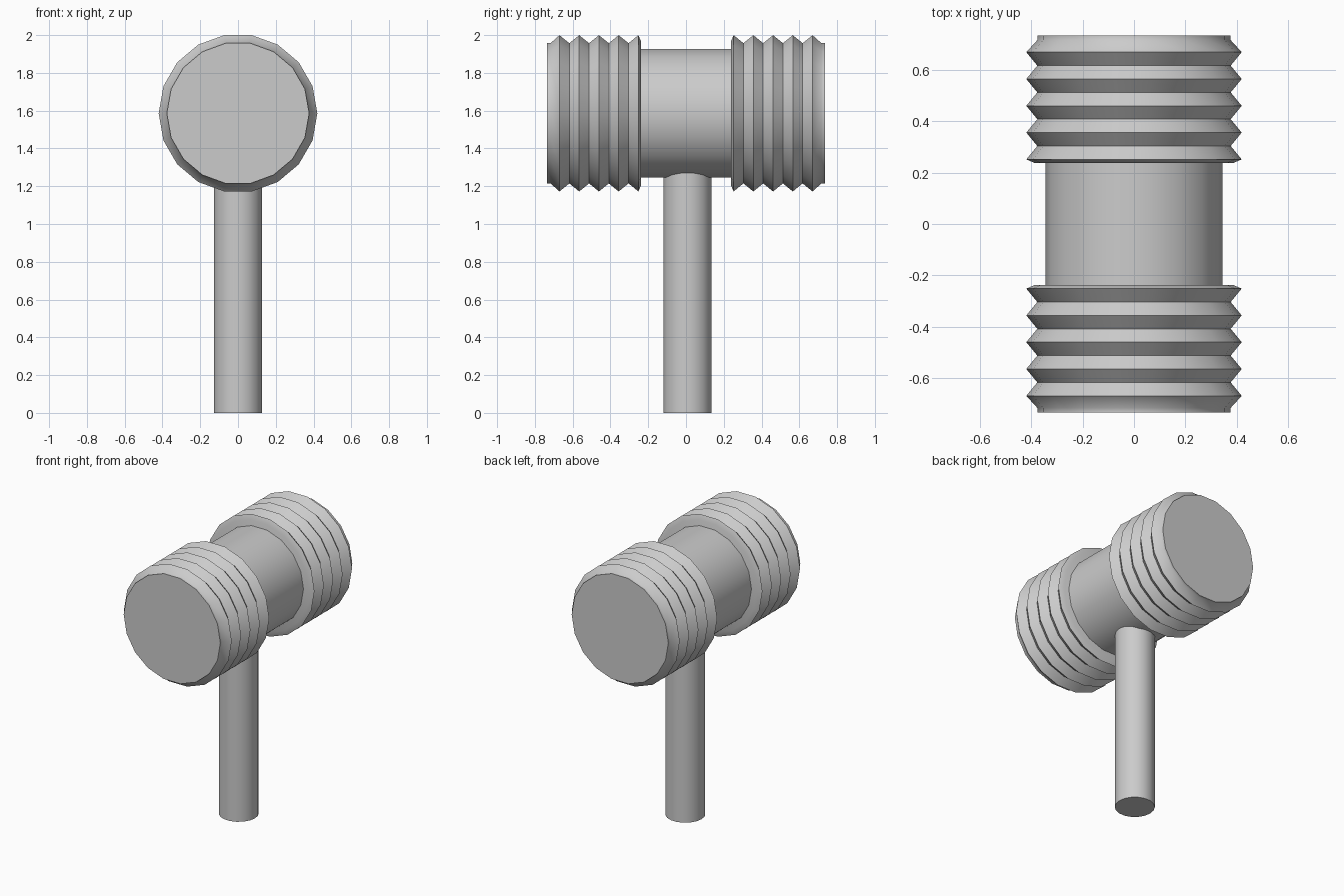
import bpy, bmesh, math

if "Cube" in bpy.data.objects:
    bpy.data.objects.remove(bpy.data.objects["Cube"])

SIDES = 18
AXIS_Z = 1.586


def lathe(name, profile, place):
    """Revolve (radius, position) points into a closed solid; place maps to x, y, z."""
    bm = bmesh.new()
    rings = []
    for r, t in profile:
        ring = []
        for i in range(SIDES):
            a = 2 * math.pi * i / SIDES
            ring.append(bm.verts.new(place(r * math.cos(a), r * math.sin(a), t)))
        rings.append(ring)
    for a, b in zip(rings, rings[1:]):
        for i in range(SIDES):
            j = (i + 1) % SIDES
            bm.faces.new((a[i], a[j], b[j], b[i]))
    bm.faces.new(rings[0])
    bm.faces.new(rings[-1])
    bmesh.ops.recalc_face_normals(bm, faces=bm.faces)
    mesh = bpy.data.meshes.new(name)
    bm.to_mesh(mesh)
    bm.free()
    obj = bpy.data.objects.new(name, mesh)
    bpy.context.collection.objects.link(obj)
    bpy.ops.object.select_all(action='DESELECT')
    obj.select_set(True)
    bpy.context.view_layer.objects.active = obj
    bpy.ops.object.shade_smooth_by_angle(angle=math.radians(50))
    return obj


def along_y(sign):
    return lambda u, v, t: (u, sign * t, AXIS_Z + v)


# Ribbed striking heads, one at each end
ribs = [(0.385, 0.237)]
for k in range(5):
    y = 0.252 + k * 0.1045
    ribs += [(0.42, y), (0.377, y + (0.052 if k < 4 else 0.047))]
ribs.append((0.377, 0.735))
lathe("front_head", ribs, along_y(-1))
lathe("back_head", ribs, along_y(1))

# Plain barrel between the heads
lathe("barrel", [(0.345, -0.25), (0.345, 0.25)], along_y(1))

# Handle, running up into the barrel
lathe("handle", [(0.128, 0.0), (0.128, 1.32)],
      lambda u, v, t: (u, v + 0.008, t))
